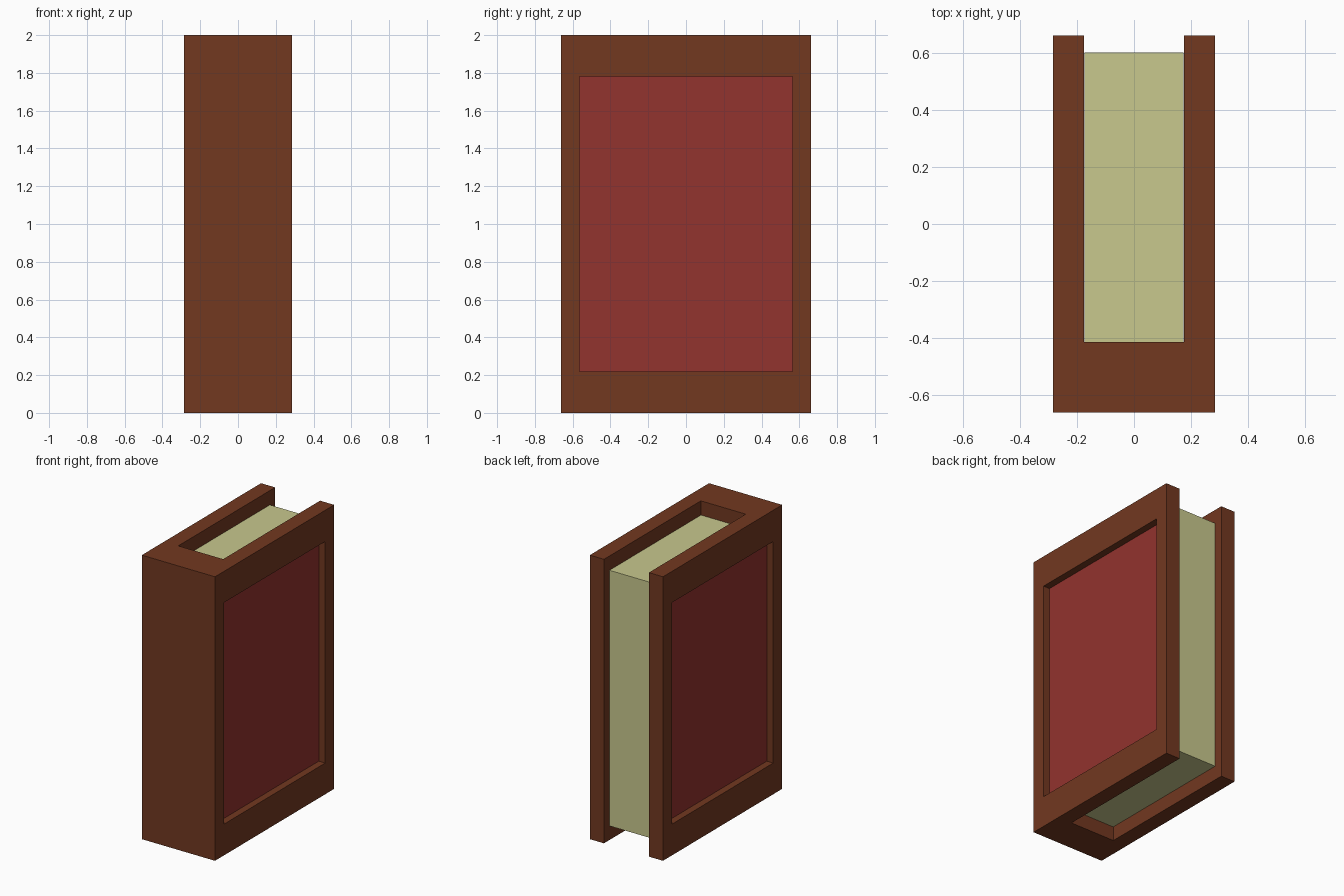
import bpy, bmesh
from mathutils import Vector

cube = bpy.data.objects.get("Cube")
if cube:
    bpy.data.objects.remove(cube, do_unlink=True)


def material(name, srgb):
    linear = [((c / 255 + 0.055) / 1.055) ** 2.4 for c in srgb]
    mat = bpy.data.materials.new(name)
    mat.use_nodes = True
    mat.diffuse_color = (*linear, 1)
    mat.node_tree.nodes["Principled BSDF"].inputs["Base Color"].default_value = (*linear, 1)
    return mat


def finish(bm, name, mats):
    bmesh.ops.recalc_face_normals(bm, faces=bm.faces)
    mesh = bpy.data.meshes.new(name)
    bm.to_mesh(mesh)
    bm.free()
    for mat in mats:
        mesh.materials.append(mat)
    obj = bpy.data.objects.new(name, mesh)
    bpy.context.collection.objects.link(obj)
    return obj


brown = material("brown_leather", (114, 56, 32))
red = material("red_panel", (146, 51, 46))
cream = material("cream_paper", (200, 200, 141))

HALF_W, HALF_D, HEIGHT = 0.285, 0.663, 2.0
INNER_W, SPINE_Y = 0.175, -0.415
PANEL_Y, PANEL_LOW, RECESS = 0.522, 0.22, 0.05

# Cover: U-shaped profile with the spine at the front, extruded upward
half = [(HALF_W, -HALF_D), (HALF_W, HALF_D), (INNER_W, HALF_D), (INNER_W, SPINE_Y)]
profile = half + [(-x, y) for x, y in reversed(half)]
bm = bmesh.new()
base = bm.faces.new([bm.verts.new((x, y, 0)) for x, y in profile])
top = bmesh.ops.extrude_face_region(bm, geom=[base])["geom"]
bmesh.ops.translate(bm, verts=[v for v in top if isinstance(v, bmesh.types.BMVert)],
                    vec=(0, 0, HEIGHT))
bmesh.ops.recalc_face_normals(bm, faces=bm.faces)

# Recessed red panel in each outer side
sides = [f for f in bm.faces if abs(f.calc_center_median().x) > HALF_W - 0.01]
for face in sides:
    sign = 1 if face.calc_center_median().x > 0 else -1
    bmesh.ops.inset_individual(bm, faces=[face], thickness=HALF_D - PANEL_Y)
    for v in face.verts:
        v.co.z = PANEL_LOW if v.co.z < HEIGHT / 2 else HEIGHT - PANEL_LOW
    floor = bmesh.ops.extrude_discrete_faces(bm, faces=[face])["faces"][0]
    rim = list(floor.edges)
    floor.material_index = 1
    bmesh.ops.translate(bm, verts=list(floor.verts), vec=Vector((-sign * RECESS, 0, 0)))
finish(bm, "book_cover", [brown, red])

# Page block, set in from the cover edges
bm = bmesh.new()
bmesh.ops.create_cube(bm, size=1)
page_back, page_gap = 0.603, 0.10
bmesh.ops.scale(bm, verts=bm.verts,
                vec=(INNER_W * 2 - 0.002, page_back - SPINE_Y, HEIGHT - page_gap * 2))
bmesh.ops.translate(bm, verts=bm.verts, vec=(0, (page_back + SPINE_Y) / 2, HEIGHT / 2))
finish(bm, "page_block", [cream])
